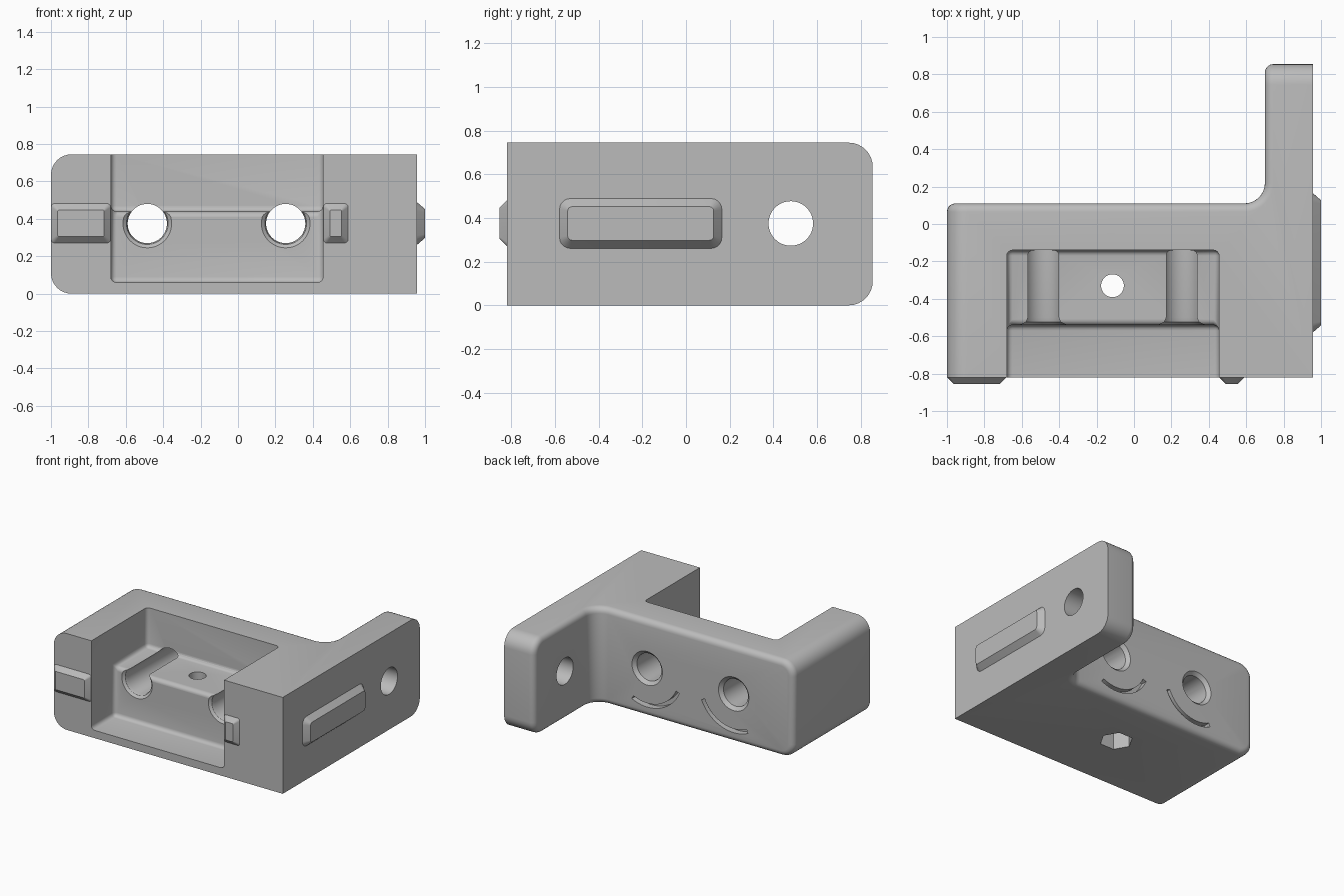
import bpy, bmesh
from math import sin, cos, pi, radians

cube = bpy.data.objects.get("Cube")
if cube:
    bpy.data.objects.remove(cube, do_unlink=True)

grey = bpy.data.materials.new("plain_grey")
grey.use_nodes = True
grey.diffuse_color = (0.5, 0.5, 0.5, 1)
grey.node_tree.nodes["Principled BSDF"].inputs["Base Color"].default_value = (0.5, 0.5, 0.5, 1)


def loft(rings):
    """Closed bmesh through rings of equal point count, with end caps."""
    bm = bmesh.new()
    loops = [[bm.verts.new(p) for p in ring] for ring in rings]
    n = len(loops[0])
    for a, b in zip(loops, loops[1:]):
        for i in range(n):
            j = (i + 1) % n
            bm.faces.new((a[i], a[j], b[j], b[i]))
    bm.faces.new(loops[0])
    bm.faces.new(loops[-1])
    bmesh.ops.recalc_face_normals(bm, faces=bm.faces)
    return bm


def finish(bm, name):
    bmesh.ops.recalc_face_normals(bm, faces=bm.faces)
    mesh = bpy.data.meshes.new(name)
    bm.to_mesh(mesh)
    bm.free()
    mesh.materials.append(grey)
    obj = bpy.data.objects.new(name, mesh)
    bpy.context.collection.objects.link(obj)
    return obj


def round_edges(bm, edges, radius, segments):
    bmesh.ops.bevel(bm, geom=edges, offset=radius, offset_type='OFFSET',
                    segments=segments, profile=0.5, affect='EDGES', clamp_overlap=True)
    bm.normal_update()


def circle(u, v, r, n=48):
    return [(u + r * cos(2 * pi * i / n), v + r * sin(2 * pi * i / n)) for i in range(n)]


def rounded_rect(u0, u1, v0, v1, r, n=5):
    corners = [(u1 - r, v1 - r), (u0 + r, v1 - r), (u0 + r, v0 + r), (u1 - r, v0 + r)]
    return [(u + r * cos((k + i / n) * pi / 2), v + r * sin((k + i / n) * pi / 2))
            for k, (u, v) in enumerate(corners) for i in range(n + 1)]


def on_x(pts, x):
    return [(x, u, v) for u, v in pts]


def on_y(pts, y):
    return [(u, y, v) for u, v in pts]


def on_z(pts, z):
    return [(u, v, z) for u, v in pts]


# Bracket body: L-shaped plan with rounded ends
TOP, LEFT, RIGHT, FRONT, BACK = 0.745, -1.0, 0.957, -0.82, 0.11
ARM, END = 0.70, 0.855
plan = [(LEFT, FRONT), (RIGHT, FRONT), (RIGHT, END), (ARM, END), (ARM, BACK), (LEFT, BACK)]
bm = loft([on_z(plan, 0), on_z(plan, TOP)])
bm.normal_update()


def is_end_edge(e):
    a, b = (v.co for v in e.verts)
    if abs(a.z - b.z) > 0.1:
        return abs(a.x - ARM) < 0.01 and abs(a.y - BACK) < 0.01
    return max(a.x, b.x) < LEFT + 0.01 or min(a.y, b.y) > END - 0.01


round_edges(bm, [e for e in bm.edges if is_end_edge(e)], 0.11, 8)


# Soft rim around the continuous rear wall
def is_rear(f):
    c, n = f.calc_center_median(), f.normal
    return c.x > LEFT + 0.01 and c.y < END - 0.01 and abs(n.z) < 0.01 and n.y - n.x > 0.5


rim = [e for e in bm.edges if sum(is_rear(f) for f in e.link_faces) == 1]
round_edges(bm, rim, 0.045, 5)
body = finish(bm, "bracket_body")


def cut(bm):
    cutter = finish(bm, "cutter")
    cutter.hide_render = True
    mod = body.modifiers.new("cut", 'BOOLEAN')
    mod.operation, mod.solver, mod.object = 'DIFFERENCE', 'EXACT', cutter
    bpy.context.view_layer.objects.active = body
    bpy.ops.object.modifier_apply(modifier=mod.name)
    bpy.data.objects.remove(cutter, do_unlink=True)


# Stepped pocket, open at the front and top
STEP = 0.44
profile = [(-1, 0.06), (-0.54, 0.06), (-0.54, STEP), (-0.14, STEP), (-0.14, 1), (-1, 1)]
bm = loft([on_x(profile, -0.68), on_x(profile, 0.455)])
round_edges(bm, bm.edges[:], 0.03, 4)
cut(bm)

# Rod channels through the step and rear wall, flared at both ends
HOLE_Z = 0.375
for x in (-0.485, 0.255):
    stations = [(0.14, -0.56), (0.13, -0.54), (0.112, -0.525), (0.105, -0.50),
                (0.105, 0.085), (0.13, 0.11), (0.13, 0.15)]
    cut(loft([on_y(circle(x, HOLE_Z, r), y) for r, y in stations]))

# Arm hole
side = circle(0.48, HOLE_Z, 0.102)
cut(loft([on_x(side, 0.6), on_x(side, 1.1)]))

# Screw hole with hexagonal nut recess underneath
screw = circle(-0.115, -0.33, 0.061, 32)
cut(loft([on_z(screw, 0.1), on_z(screw, 0.6)]))
nut = circle(-0.115, -0.33, 0.118, 6)
cut(loft([on_z(nut, -0.1), on_z(nut, 0.2)]))

# Curved slots in the rear wall, below the rod holes
for x, start, stop in ((0.255, -156, -64), (-0.485, -114, -23)):
    slot = []
    for r, a0, a1 in ((0.27, start, stop), (0.30, stop, start)):
        for i in range(17):
            a = radians(a0 + (a1 - a0) * i / 16)
            slot.append((x + r * cos(a), HOLE_Z + r * sin(a)))
    cut(loft([on_y(slot, 0.06), on_y(slot, 0.2)]))


# Raised pads with sloped borders
def pad(name, plane, base, face, u0, u1, v0, v1, r, inset):
    outer = rounded_rect(u0, u1, v0, v1, r)
    inner = rounded_rect(u0 + inset, u1 - inset, v0 + inset, v1 - inset, r * 0.4)
    return finish(loft([plane(outer, base), plane(inner, face)]), name)


parts = [
    body,
    pad("side_pad", on_x, RIGHT - 0.001, 1.0, -0.58, 0.165, 0.26, 0.49, 0.05, 0.038),
    pad("front_pad_right", on_y, FRONT + 0.001, -0.855, -1.0, -0.68, 0.27, 0.483, 0.02, 0.036),
    pad("front_pad_left", on_y, FRONT + 0.001, -0.855, 0.455, 0.59, 0.27, 0.483, 0.02, 0.036),
]

bpy.ops.object.select_all(action='DESELECT')
for obj in parts:
    obj.select_set(True)
bpy.context.view_layer.objects.active = body
bpy.ops.object.shade_smooth_by_angle(angle=radians(30))
